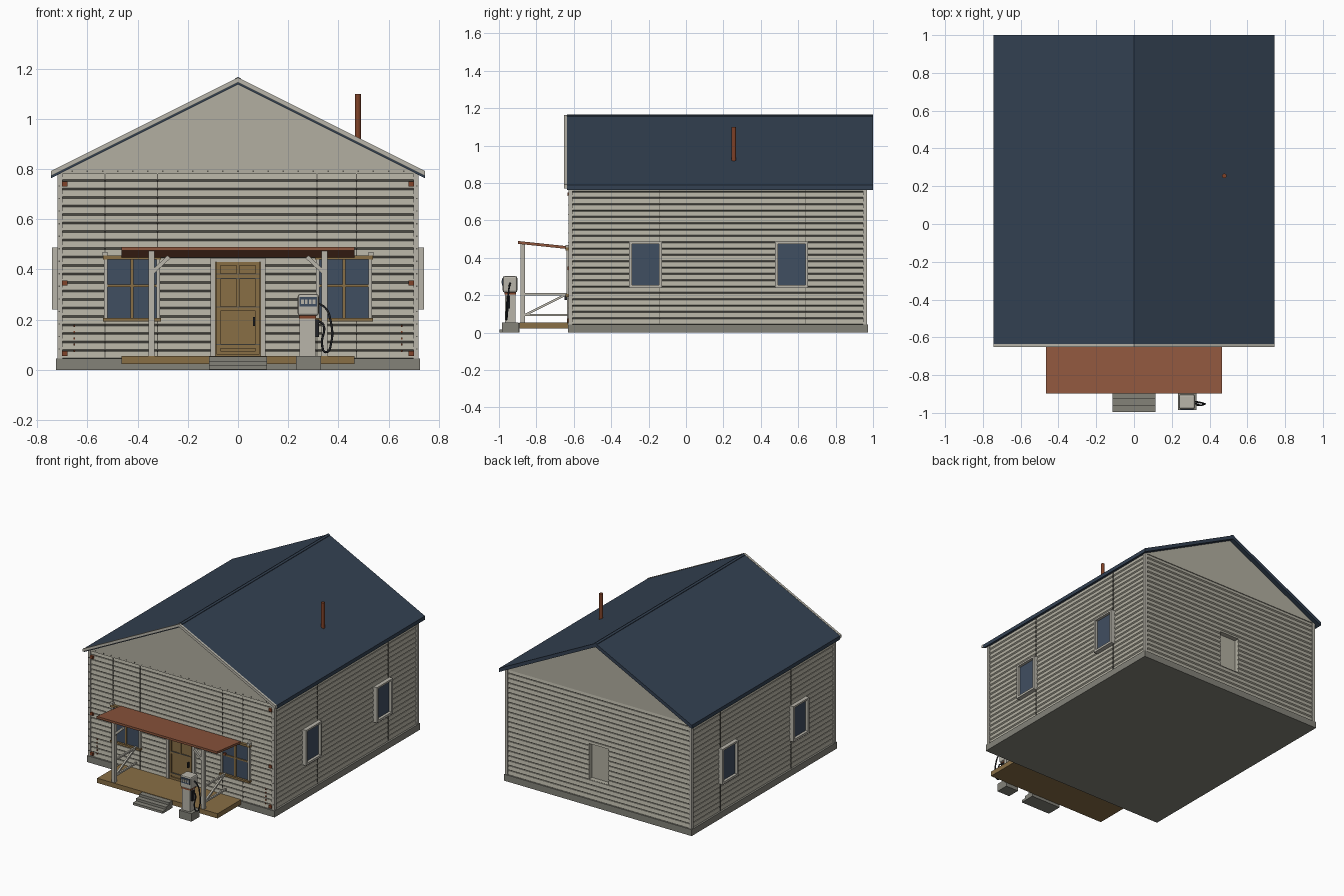
import bpy, bmesh, math
from mathutils import Vector

if "Cube" in bpy.data.objects:
    bpy.data.objects.remove(bpy.data.objects["Cube"])


def material(name, r, g, b):
    m = bpy.data.materials.new(name)
    m.diffuse_color = [((c / 255 + 0.055) / 1.055) ** 2.4 for c in (r, g, b)] + [1]
    m.use_nodes = True
    m.node_tree.nodes["Principled BSDF"].inputs["Base Color"].default_value = m.diffuse_color
    return m


SIDING = material("siding grey", 178, 175, 161)
TRIM = material("trim pale grey", 184, 181, 170)
STONE = material("concrete grey", 131, 130, 121)
ROOF = material("slate blue", 51, 65, 82)
GLASS = material("window blue", 64, 78, 97)
WOOD = material("tan wood", 136, 110, 69)
CANOPY = material("red brown", 142, 86, 61)
RUST = material("rust", 128, 66, 40)
BLACK = material("hose black", 34, 36, 40)
SEAM = material("seam dark grey", 92, 90, 82)


def finish(name, bm, mat):
    bmesh.ops.recalc_face_normals(bm, faces=bm.faces)
    me = bpy.data.meshes.new(name)
    bm.to_mesh(me)
    bm.free()
    me.materials.append(mat)
    ob = bpy.data.objects.new(name, me)
    bpy.context.collection.objects.link(ob)
    return ob


def boxes(name, mat, *bounds):
    """One object of boxes, each given as x0, x1, y0, y1, z0, z1."""
    bm = bmesh.new()
    for x0, x1, y0, y1, z0, z1 in bounds:
        for v in bmesh.ops.create_cube(bm, size=1)["verts"]:
            v.co = ((x0 + x1) / 2 + v.co.x * (x1 - x0),
                    (y0 + y1) / 2 + v.co.y * (y1 - y0),
                    (z0 + z1) / 2 + v.co.z * (z1 - z0))
    return finish(name, bm, mat)


def prism(name, mat, pts, a, b, axis="y"):
    """Extrude an outline (xz for axis y, yz for axis x) from a to b."""
    bm = bmesh.new()
    put = (lambda p, d: (p[0], d, p[1])) if axis == "y" else (lambda p, d: (d, p[0], p[1]))
    ends = [[bm.verts.new(put(p, d)) for p in pts] for d in (a, b)]
    n = len(pts)
    for e in ends:
        bm.faces.new(e)
    for i in range(n):
        bm.faces.new((ends[0][i], ends[0][(i + 1) % n], ends[1][(i + 1) % n], ends[1][i]))
    return finish(name, bm, mat)


def beams(name, mat, width, *pairs):
    """Square bars between pairs of points."""
    bm = bmesh.new()
    for p, q in pairs:
        p, q = Vector(p), Vector(q)
        d = q - p
        rot = d.to_track_quat("Z", "Y")
        for v in bmesh.ops.create_cube(bm, size=1)["verts"]:
            v.co = (p + q) / 2 + rot @ Vector((v.co.x * width, v.co.y * width, v.co.z * d.length))
    return finish(name, bm, mat)


# Foundation
boxes("foundation", STONE, (-.725, .725, -.632, .973, 0, .045))

# Clapboard walls: stacked rings, each board leaning out at its lower edge
bm = bmesh.new()
rings, N, Z0, Z1 = [], 22, .04, .785
step = (Z1 - Z0) / N
for i in range(N):
    z = Z0 + i * step
    for dz, o in ((0, -.01), (.007, 0), (step - .001, -.005)):
        x, y0, y1 = .714 + o, -.624 - o, .966 + o
        rings.append([bm.verts.new(c) for c in ((-x, y0, z + dz), (x, y0, z + dz),
                                                (x, y1, z + dz), (-x, y1, z + dz))])
bm.faces.new(rings[0])
bm.faces.new(rings[-1])
for a, b in zip(rings, rings[1:]):
    for k in range(4):
        bm.faces.new((a[k], a[(k + 1) % 4], b[(k + 1) % 4], b[k]))
walls = finish("clapboard_walls", bm, SIDING)

# Back opening, cut as a shallow recess
cutter = boxes("back_opening_cutter", SIDING, (-.075, .075, .93, 1.05, .18, .43))
cutter.hide_render = True
cutter.hide_viewport = True
cut = walls.modifiers.new("back opening", "BOOLEAN")
cut.object, cut.operation, cut.solver = cutter, "DIFFERENCE", "EXACT"

# Gables and roof
gable = [(-.715, .78), (.715, .78), (0, 1.142)]
prism("front_gable", SIDING, gable, -.628, -.6)
prism("back_gable", SIDING, gable, .94, .968)


def chevron(top, thick, half=.745, drop=.373):
    return [(-half, top - drop), (0, top), (half, top - drop),
            (half, top - drop - thick), (0, top - thick), (-half, top - drop - thick)]


prism("roof", ROOF, chevron(1.163, .026), -.636, 1)
prism("front_bargeboard", TRIM, chevron(1.165, .02), -.652, -.636)
prism("ridge_cap", ROOF, chevron(1.167, .004, .012, .006), -.636, 1)

# Corner boards
boxes("corner_boards", TRIM, *[(s * .70, s * .72, y - .011, y + .011, .045, .785)
                               for s in (-1, 1) for y in (-.617, .958)])

# Vertical board seams
boxes("front_seams", SEAM, *[(x - .002, x + .002, -.6255, -.61, .045, .785)
                             for x in (-.53, -.32, .315, .473)])
boxes("side_seams", SEAM, *[(s * .70, s * .7155, y - .002, y + .002, .045, .785)
                            for s in (-1, 1) for y in (-.14, .64)])

# Rusty corner plates and nails
boxes("corner_plates", RUST, *[(s * .69 - .011, s * .69 + .011, -.634, -.62, z - .01, z + .01)
                               for s in (-1, 1) for z in (.065, .345, .74)])
boxes("rusty_nails", RUST, *[(s * .652 - .003, s * .652 + .003, -.628, -.62, z - .004, z + .004)
                             for s in (-1, 1) for z in (.075, .1, .125, .15, .175)])
boxes("gable_nails", SEAM, *[(-.66 + .06 * i - .003, -.66 + .06 * i + .003, -.63, -.62, .789, .794)
                             for i in range(23)])
boxes("corner_nails", SEAM, *[(s * .712 - .003, s * .712 + .003, -.63, -.62, z, z + .005)
                              for s in (-1, 1) for z in [.08 + .05 * i for i in range(14)]])

# Side windows
frame, panes = [], []
for s in (-1, 1):
    for y in (-.217, .565):
        a, b, o, n = s * .70, s * .741, y - .088, y + .088
        frame += [(a, b, o, o + .015, .24, .487), (a, b, n - .015, n, .24, .487),
                  (a, b, o, n, .24, .255), (a, b, o, n, .475, .487)]
        panes.append((a, s * .722, o + .01, n - .01, .25, .48))
boxes("side_window_frames", TRIM, *frame)
boxes("side_window_panes", GLASS, *panes)

# Front windows
jambs, bars, panes, hooks = [], [], [], []
for s in (-1, 1):
    c = s * .422
    jambs += [(c + t * .105 - .007, c + t * .105 + .007, -.638, -.61, .2, .45) for t in (-1, 1)]
    bars += [(c - .116, c + .116, -.643, -.61, .44, .455),
             (c - .116, c + .116, -.645, -.61, .192, .206),
             (c - .1, c + .1, -.636, -.61, .33, .34),
             (c - .006, c + .006, -.636, -.61, .2, .45)]
    panes.append((c - .1, c + .1, -.63, -.61, .2, .45))
    hooks.append((s * .53 - .01, s * .53 + .01, -.645, -.62, .455, .47))
boxes("front_window_jambs", TRIM, *jambs)
boxes("front_window_bars", WOOD, *bars)
boxes("front_window_panes", GLASS, *panes)
boxes("window_hooks", TRIM, *hooks)

# Door: slab, raised stiles and rails, casing and handle
boxes("door", WOOD, (-.09, .09, -.63, -.61, .055, .43))
boxes("door_rails", WOOD, *[(-.085, .085, -.637, -.62, z, z + .014) for z in (.06, .085, .235, .365, .415)],
      *[(s * .085, s * .07, -.637, -.62, .06, .429) for s in (-1, 1)],
      (-.006, .006, -.637, -.62, .24, .429))
boxes("door_gaps", SEAM, *[(-.088, .088, -.6375, -.62, z, z + .004) for z in (.099, .249, .361, .379)])
boxes("door_casing", TRIM, *[(s * .09, s * .11, -.636, -.61, .05, .445) for s in (-1, 1)],
      (-.11, .11, -.636, -.61, .43, .445))
boxes("door_handle", BLACK, (.06, .067, -.65, -.63, .175, .21))

# Porch deck and steps
boxes("porch_deck", WOOD, (-.465, .465, -.89, -.63, .022, .055))
boxes("porch_steps", STONE, (-.115, .115, -.926, -.89, .035, .052),
      (-.115, .115, -.961, -.89, .018, .035), (-.115, .115, -.996, -.89, .002, .018))

# Sloping canopy, higher at its outer edge
prism("canopy", CANOPY, [(-.897, .475), (-.897, .49), (-.632, .462), (-.632, .447)], -.465, .465, "x")

# Porch posts, braces and side rails
posts, braces, rails = [], [], []
for s in (-1, 1):
    x = s * .345
    posts.append((x - .012, x + .012, -.885, -.862, .055, .48))
    braces.append(((x, -.873, .385), (s * .275, -.873, .45)))
    rails += [((x, -.87, z), (x, -.63, z)) for z in (.205, .095)]
    rails.append(((x, -.86, .095), (x, -.64, .205)))
boxes("porch_posts", TRIM, *posts)
beams("porch_braces", TRIM, .016, *braces)
beams("porch_rails", TRIM, .012, *rails)
boxes("canopy_wall_brackets", RUST, *[(s * .345 - .008, s * .345 + .008, -.64, -.62, z, z + .016)
                                      for s in (-1, 1) for z in (.335, .43)])

# Stove pipe
bm = bmesh.new()
bmesh.ops.create_cone(bm, cap_ends=True, segments=12, radius1=.012, radius2=.012, depth=.22)
bmesh.ops.translate(bm, verts=bm.verts, vec=(.478, .255, .99))
finish("stove_pipe", bm, RUST)

# Fuel pump
boxes("pump_plinth", STONE, (.232, .33, -.985, -.895, .0, .055))
boxes("pump_body", TRIM, (.246, .308, -.968, -.912, .055, .208))
boxes("pump_band", RUST, (.244, .311, -.971, -.909, .205, .217))
head = boxes("pump_head", TRIM, (.238, .322, -.98, -.902, .215, .302))
bev = head.modifiers.new("soft edges", "BEVEL")
bev.width, bev.segments = .01, 2
boxes("pump_dial", GLASS, (.246, .314, -.984, -.975, .252, .29))
boxes("pump_dial_flaps", TRIM, *[(.252 + .015 * i, .263 + .015 * i, -.986, -.98, .262, .28) for i in range(4)])
boxes("pump_nozzle", BLACK, (.308, .322, -.96, -.94, .13, .2))

# Hose
cu = bpy.data.curves.new("pump_hose", "CURVE")
cu.dimensions = "3D"
cu.bevel_depth, cu.bevel_resolution, cu.resolution_u = .0045, 1, 5
path = [(.318, -.94, .265), (.35, -.945, .245), (.368, -.95, .2), (.372, -.955, .11),
        (.35, -.96, .07), (.335, -.96, .1), (.34, -.955, .18), (.317, -.95, .195)]
sp = cu.splines.new("BEZIER")
sp.bezier_points.add(len(path) - 1)
for bp, co in zip(sp.bezier_points, path):
    bp.co = co
    bp.handle_left_type = bp.handle_right_type = "AUTO"
cu.materials.append(BLACK)
bpy.context.collection.objects.link(bpy.data.objects.new("pump_hose", cu))
